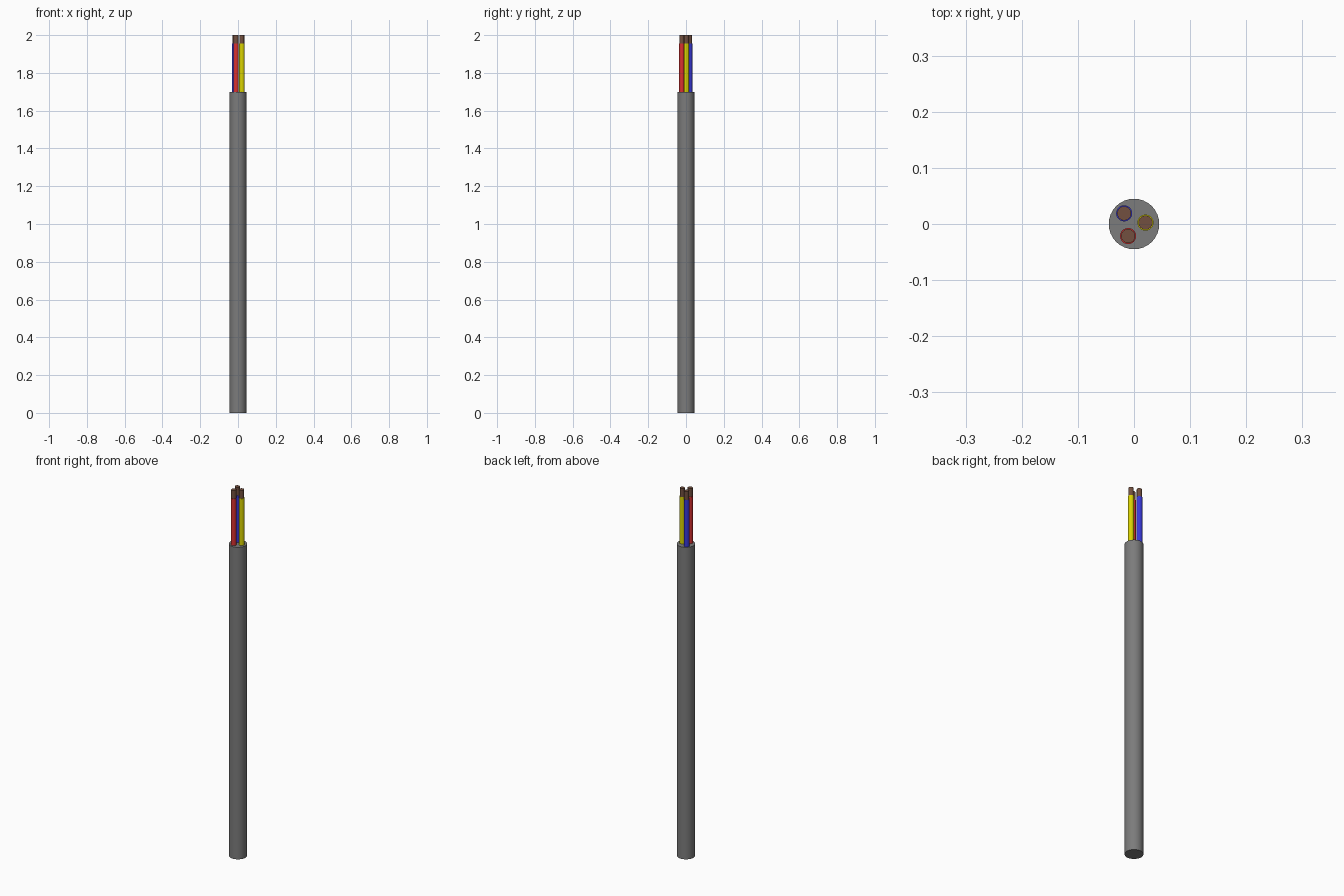
import bpy
import math

if "Cube" in bpy.data.objects:
    bpy.data.objects.remove(bpy.data.objects["Cube"])

SHEATH_R, SHEATH_TOP = 0.045, 1.70
WIRE_R, WIRE_TOP = 0.0143, 1.955
CORE_R, CORE_TOP = 0.0126, 2.0
EMBED = 0.02  # overlap of a part into the one below it


def material(name, color):
    mat = bpy.data.materials.new(name)
    mat.diffuse_color = (*color, 1)
    mat.use_nodes = True
    mat.node_tree.nodes["Principled BSDF"].inputs["Base Color"].default_value = mat.diffuse_color
    return mat


def rod(name, x, y, radius, z0, z1, mat):
    bpy.ops.mesh.primitive_cylinder_add(vertices=32, radius=radius, depth=z1 - z0,
                                        location=(x, y, (z0 + z1) / 2))
    obj = bpy.context.object
    obj.name = name
    bpy.ops.object.shade_smooth_by_angle(angle=math.radians(30))
    obj.data.materials.append(mat)
    return obj


# Outer dark grey sheath
rod("outer_sheath", 0, 0, SHEATH_R, 0, SHEATH_TOP,
    material("dark_grey", (0.2, 0.2, 0.2)))

# Three insulated wires with bare copper ends
copper = material("copper", (0.17, 0.08, 0.05))
wires = {
    "red": (-0.0105, -0.0215, (0.7, 0.03, 0.03)),
    "yellow": (0.0205, 0.0025, (0.7, 0.65, 0.0)),
    "blue": (-0.0175, 0.019, (0.04, 0.04, 0.7)),
}
for label, (x, y, color) in wires.items():
    rod(label + "_insulation", x, y, WIRE_R, SHEATH_TOP - EMBED, WIRE_TOP,
        material(label, color))
    rod(label + "_copper_core", x, y, CORE_R, WIRE_TOP - EMBED, CORE_TOP, copper)
